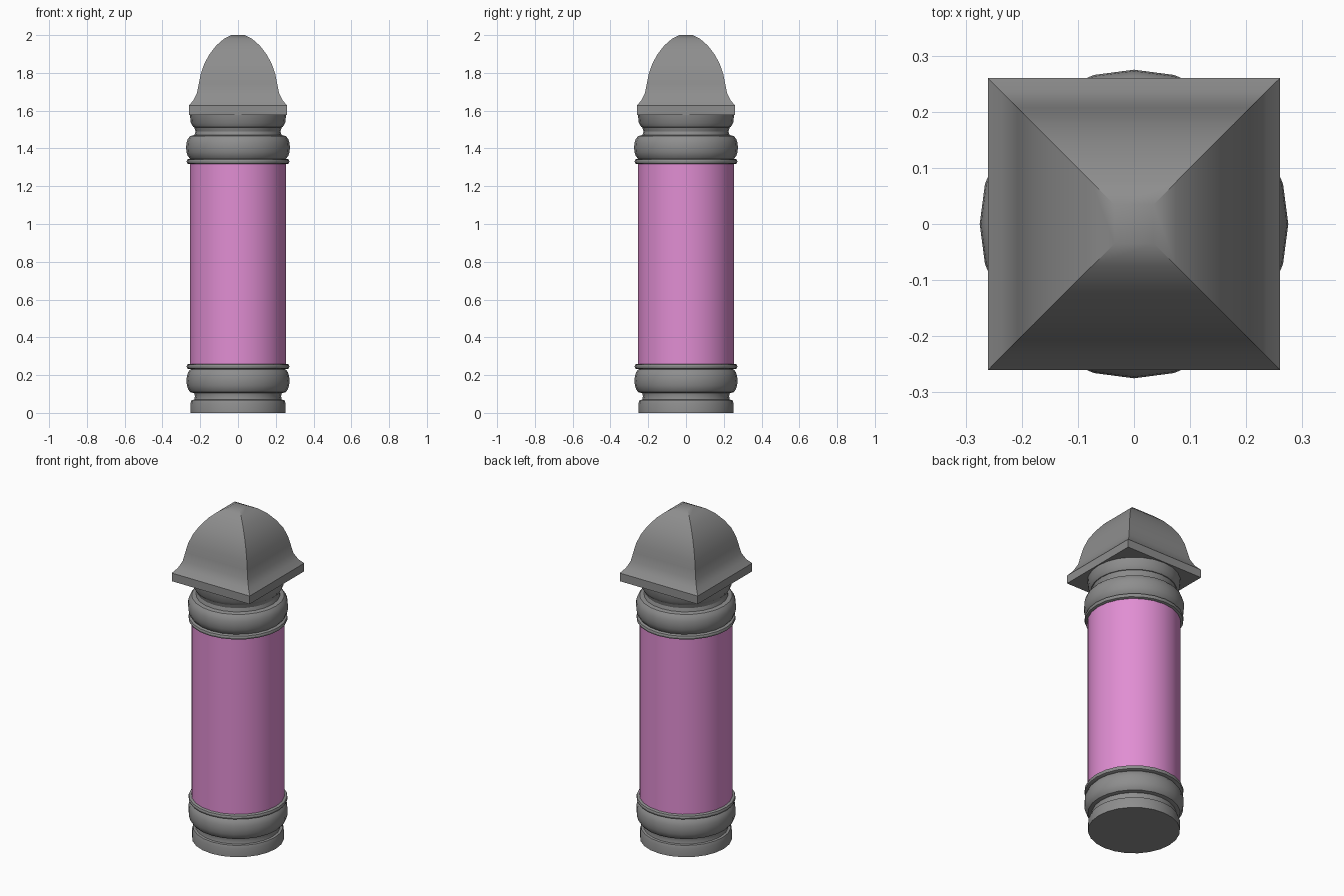
import bpy, bmesh
from math import cos, sin, pi, radians

cube = bpy.data.objects.get("Cube")
if cube:
    bpy.data.objects.remove(cube)


def material(name, rgb):
    m = bpy.data.materials.new(name)
    m.use_nodes = True
    m.diffuse_color = (*rgb, 1)
    m.node_tree.nodes["Principled BSDF"].inputs["Base Color"].default_value = (*rgb, 1)
    return m


stone = material("stone grey", (0.27, 0.27, 0.27))
pink = material("orchid pink", (0.75, 0.27, 0.65))


def stack(name, profile, sides, mat, turn=0.0, scale=1.0):
    """Closed solid made by joining regular rings of (radius, height)."""
    bm = bmesh.new()
    rings = []
    for r, z in profile:
        rings.append([bm.verts.new((r * scale * cos(turn + 2 * pi * i / sides),
                                    r * scale * sin(turn + 2 * pi * i / sides), z))
                      for i in range(sides)])
    for low, high in zip(rings, rings[1:]):
        for i in range(sides):
            j = (i + 1) % sides
            bm.faces.new((low[i], low[j], high[j], high[i]))
    bm.faces.new(rings[0][::-1])
    bm.faces.new(rings[-1])
    bmesh.ops.recalc_face_normals(bm, faces=bm.faces)
    mesh = bpy.data.meshes.new(name)
    bm.to_mesh(mesh)
    bm.free()
    mesh.materials.append(mat)
    ob = bpy.data.objects.new(name, mesh)
    bpy.context.collection.objects.link(ob)
    bpy.ops.object.select_all(action='DESELECT')
    ob.select_set(True)
    bpy.context.view_layer.objects.active = ob
    bpy.ops.object.shade_smooth_by_angle(angle=radians(31))
    return ob


def bulge(r, swell, z0, z1, steps=8):
    """Rounded moulding profile between two heights."""
    return [(r + swell * sin(pi * i / steps) ** 0.8, z0 + (z1 - z0) * (1 - cos(pi * i / steps)) / 2)
            for i in range(steps + 1)]


SIDES = 24

# Shaft
stack("shaft", [(0.255, 0.25), (0.255, 1.33)], SIDES, pink)

# Base mouldings
stack("base_foot", [(0.252, 0), (0.252, 0.05), (0.246, 0.068), (0.232, 0.07),
                    (0.228, 0.088), (0.232, 0.105)], SIDES, stone)
stack("base_torus", bulge(0.235, 0.038, 0.105, 0.235), SIDES, stone)
stack("base_ring", bulge(0.26, 0.012, 0.232, 0.26, 4), SIDES, stone)

# Capital mouldings
stack("capital_ring", bulge(0.26, 0.012, 1.317, 1.345, 4), SIDES, stone)
stack("capital_torus", bulge(0.235, 0.04, 1.34, 1.47), SIDES, stone)
stack("capital_neck", [(0.232, 1.465), (0.225, 1.49), (0.232, 1.512), (0.236, 1.513),
                       (0.25, 1.535), (0.255, 1.582)], SIDES, stone)

# Square domed cap
stack("cap", [(0.26, 1.578), (0.26, 1.627), (0.236, 1.655), (0.217, 1.695), (0.207, 1.745),
              (0.197, 1.795), (0.178, 1.85), (0.15, 1.9), (0.115, 1.945),
              (0.075, 1.98), (0.035, 2.0)], 4, stone, pi / 4, 2 ** 0.5)
